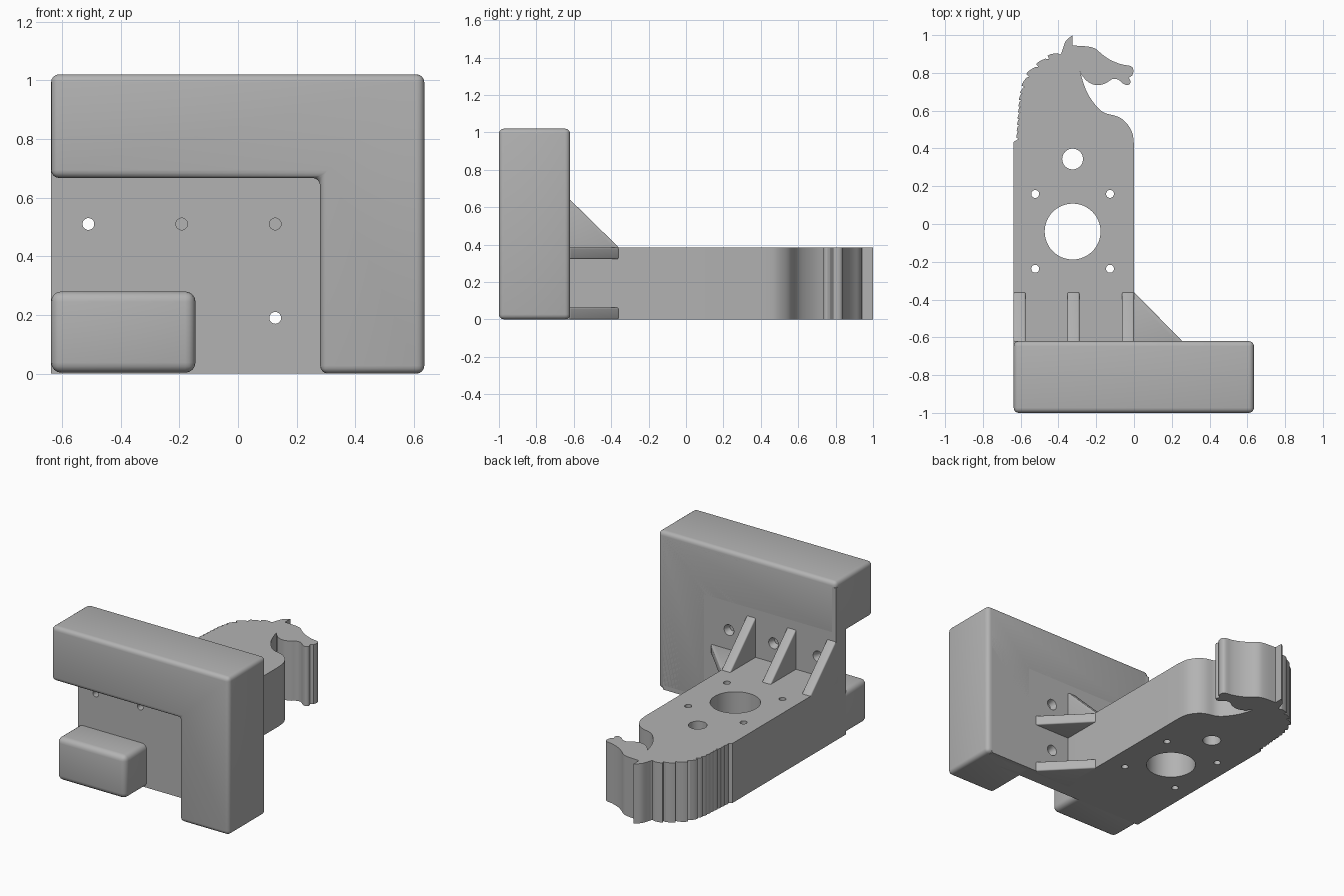
import bpy, bmesh, math
from mathutils import Vector, Matrix

cube = bpy.data.objects.get("Cube")
if cube:
    bpy.data.objects.remove(cube, do_unlink=True)

grey = bpy.data.materials.new("plain_grey")
grey.use_nodes = True
grey.diffuse_color = (0.45, 0.45, 0.45, 1)
grey.node_tree.nodes["Principled BSDF"].inputs["Base Color"].default_value = grey.diffuse_color

LEFT, RIGHT, TOP = -0.637, 0.635, 1.02      # outer limits of the wall
FRONT, BACK, WEB = -1.0, -0.62, -0.725      # depth planes of the wall
ARM_TOP = 0.385
parts = []


def finish(bm, name):
    bmesh.ops.recalc_face_normals(bm, faces=bm.faces)
    mesh = bpy.data.meshes.new(name)
    bm.to_mesh(mesh)
    bm.free()
    mesh.materials.append(grey)
    obj = bpy.data.objects.new(name, mesh)
    bpy.context.collection.objects.link(obj)
    parts.append(obj)
    return obj


def prism(name, points, sweep, bevel=0.0):
    """Extrude a flat polygon along a vector, with optional rounded edges."""
    bm = bmesh.new()
    face = bm.faces.new([bm.verts.new(p) for p in points])
    new = bmesh.ops.extrude_face_region(bm, geom=[face])["geom"]
    bmesh.ops.translate(bm, vec=sweep, verts=[v for v in new if isinstance(v, bmesh.types.BMVert)])
    bmesh.ops.recalc_face_normals(bm, faces=bm.faces)
    if bevel:
        bmesh.ops.bevel(bm, geom=bm.edges[:], offset=bevel, segments=4,
                        profile=0.5, affect='EDGES', clamp_overlap=True)
    return finish(bm, name)


def box(name, x, y, z, bevel=0.0):
    base = [(x[0], y[0], z[0]), (x[1], y[0], z[0]), (x[1], y[0], z[1]), (x[0], y[0], z[1])]
    return prism(name, base, (0, y[1] - y[0], 0), bevel)


def rounded(points, steps=4):
    """Smooth open path through the given points."""
    p = [Vector(q) for q in points]
    p = [2 * p[0] - p[1]] + p + [2 * p[-1] - p[-2]]
    path = []
    for a, b, c, d in zip(p, p[1:], p[2:], p[3:]):
        for i in range(steps):
            t = i / steps
            path.append(b + (c - a) * t / 2 + (2 * a - 5 * b + 4 * c - d) * t * t / 2
                        + (3 * b - a - 3 * c + d) * t ** 3 / 2)
    return path + [p[-2]]


def circle(x, y, r, n=48):
    return [Vector((x + r * math.cos(math.tau * i / n), y + r * math.sin(math.tau * i / n)))
            for i in range(n)]


# Wall: raised corner-shaped rim, thin web and a locating block
inner_x, inner_z = 0.28, 0.667
rim = [(LEFT, TOP), (RIGHT, TOP), (RIGHT, 0), (inner_x, 0), (inner_x, inner_z), (LEFT, inner_z)]
prism("wall_rim", [(x, FRONT, z) for x, z in rim], (0, BACK - FRONT, 0), 0.027)
web = box("wall_web", (LEFT, 0.6), (WEB, BACK), (0, 0.985))
box("locating_block", (LEFT, -0.145), (-0.945, WEB + 0.06), (0.003, 0.28), 0.035)

# Countersunk screw holes through the web
for x, z in [(-0.51, 0.51), (-0.192, 0.51), (0.127, 0.51), (0.127, 0.19)]:
    for r1, r2, y, depth in [(0.02, 0.02, WEB, 0.4), (0.05, 0.02, BACK, 0.08)]:
        bm = bmesh.new()
        bmesh.ops.create_cone(bm, cap_ends=True, segments=32, radius1=r1, radius2=r2, depth=depth,
                              matrix=Matrix.Translation((x, y, z)) @ Matrix.Rotation(math.pi / 2, 4, 'X'))
        cutter = finish(bm, "screw_cutter")
        parts.remove(cutter)
        cut = web.modifiers.new("screw_hole", 'BOOLEAN')
        cut.operation, cut.solver, cut.object = 'DIFFERENCE', 'EXACT', cutter
        bpy.context.view_layer.objects.active = web
        bpy.ops.object.modifier_apply(modifier=cut.name)
        bpy.data.objects.remove(cutter, do_unlink=True)

# Arm outline: straight body, throat, jaw, muzzle, forehead, ear
outline = [Vector((LEFT, WEB + 0.02)), Vector((0, WEB + 0.02))]
outline += rounded([(0, 0.42), (-0.01, 0.485), (-0.045, 0.54), (-0.09, 0.57), (-0.155, 0.588),
                    (-0.2, 0.625), (-0.245, 0.69), (-0.272, 0.76), (-0.287, 0.815)])
outline += rounded([(-0.28, 0.79), (-0.24, 0.75), (-0.195, 0.735), (-0.15, 0.745), (-0.115, 0.767),
                    (-0.085, 0.765), (-0.06, 0.745), (-0.035, 0.735), (-0.018, 0.75), (-0.027, 0.775)])
outline += rounded([(-0.01, 0.785), (-0.003, 0.81), (-0.015, 0.835), (-0.065, 0.845), (-0.12, 0.866),
                    (-0.165, 0.895), (-0.205, 0.928), (-0.25, 0.94), (-0.325, 0.945)])
outline += rounded([(-0.325, 1.0), (-0.36, 0.97), (-0.376, 0.93), (-0.384, 0.905)])

# Mane: one rounded tuft between each pair of notches
notches = [(-0.39, 0.897), (-0.45, 0.873), (-0.505, 0.83), (-0.555, 0.78), (-0.578, 0.725),
           (-0.592, 0.69)]
notches += [(-0.598 - 0.0025 * i, 0.655 - 0.033 * i) for i in range(7)]
for a, b in zip(notches, notches[1:]):
    a, b = Vector(a), Vector(b)
    along = b - a
    out = Vector((along.y, -along.x))
    outline += [a] + [a + along * s + out * t for s, t in
                      [(0.2, 0.2), (0.5, 0.28), (0.8, 0.33), (1.0, 0.3)]]
outline += [Vector((-0.612, 0.45)), Vector((LEFT, 0.435))]

# Arm: outline and round through-holes, extruded to full thickness
loops = [outline, circle(-0.325, -0.04, 0.148), circle(-0.325, 0.344, 0.055)]
loops += [circle(x, y, 0.021, 24) for x in (-0.523, -0.127) for y in (-0.237, 0.159)]
curve = bpy.data.curves.new("arm_outline", 'CURVE')
curve.dimensions, curve.fill_mode, curve.extrude = '2D', 'BOTH', ARM_TOP / 2
for loop in loops:
    spline = curve.splines.new('POLY')
    spline.points.add(len(loop) - 1)
    for point, co in zip(spline.points, loop):
        point.co = (co.x, co.y, 0, 1)
    spline.use_cyclic_u = True
helper = bpy.data.objects.new("arm_outline", curve)
bpy.context.collection.objects.link(helper)
bpy.context.view_layer.update()
filled = helper.evaluated_get(bpy.context.evaluated_depsgraph_get()).to_mesh()
bm = bmesh.new()
bm.from_mesh(filled)
bmesh.ops.translate(bm, vec=(0, 0, ARM_TOP / 2), verts=bm.verts)
bmesh.ops.remove_doubles(bm, verts=bm.verts, dist=0.0002)
finish(bm, "horse_head_arm")
bpy.data.objects.remove(helper, do_unlink=True)

# Ribs: three standing on the arm, two flat ones at its side
rib_w, tip, sink = 0.063, -0.36, 0.03
for i, x in enumerate((LEFT, -0.352, -rib_w)):
    prism(f"top_rib_{i + 1}",
          [(x, tip, ARM_TOP), (x, BACK, 0.64), (x, BACK - sink, 0.64),
           (x, BACK - sink, ARM_TOP - sink), (x, tip, ARM_TOP - sink)], (rib_w, 0, 0), 0.008)
for name, z in [("lower_side_rib", 0), ("upper_side_rib", ARM_TOP - rib_w)]:
    prism(name, [(0, tip, z), (0.255, BACK, z), (0.255, BACK - sink, z),
                 (-sink, BACK - sink, z), (-sink, tip, z)], (0, 0, rib_w), 0.008)

# Smooth shading with sharp edges kept
bpy.ops.object.select_all(action='DESELECT')
for obj in parts:
    obj.select_set(True)
bpy.context.view_layer.objects.active = parts[0]
bpy.ops.object.shade_smooth_by_angle(angle=math.radians(30))
